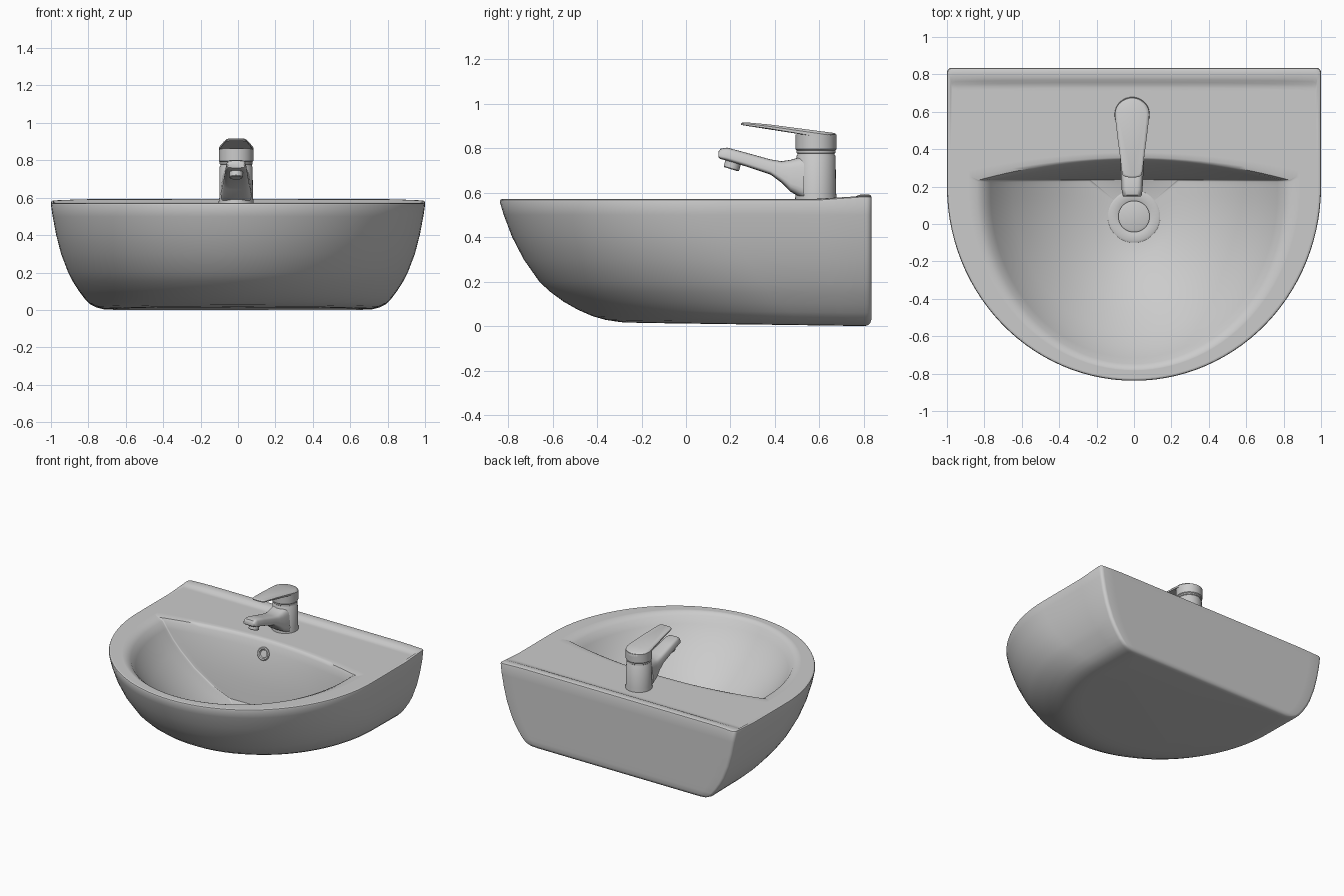
import bpy, bmesh
from math import sin, cos, pi, radians, atan2
from mathutils import Matrix, Vector

if "Cube" in bpy.data.objects:
    bpy.data.objects.remove(bpy.data.objects["Cube"])

FX, FY = -0.01, 0.585      # tap axis


def loft(name, rings, angle=40):
    """Skin a list of equal-length closed rings and cap both ends."""
    bm = bmesh.new()
    rows = [[bm.verts.new(p) for p in r] for r in rings]
    n = len(rows[0])
    for a, b in zip(rows, rows[1:]):
        for i in range(n):
            j = (i + 1) % n
            bm.faces.new((a[i], a[j], b[j], b[i]))
    bm.faces.new(rows[0][::-1])
    bm.faces.new(rows[-1])
    bmesh.ops.recalc_face_normals(bm, faces=bm.faces)
    me = bpy.data.meshes.new(name)
    bm.to_mesh(me)
    bm.free()
    ob = bpy.data.objects.new(name, me)
    bpy.context.collection.objects.link(ob)
    bpy.ops.object.select_all(action='DESELECT')
    ob.select_set(True)
    bpy.context.view_layer.objects.active = ob
    bpy.ops.object.shade_smooth_by_angle(angle=radians(angle))
    return ob


def lathe(name, profile, matrix, seg=36):
    """Turn (radius, height) points about the local z axis."""
    return loft(name, [[matrix @ Vector((r * cos(2 * pi * i / seg), r * sin(2 * pi * i / seg), z))
                        for i in range(seg)] for r, z in profile])


def smooth(a, b, v):
    t = max(0, min(1, (v - a) / (b - a)))
    return t * t * (3 - 2 * t)


def d_ring(z, w, f, b, arc=0, r=0.025, yc=0.2):
    """D-shaped outline: half width w, front f, back b bowed by arc, corner radius r."""
    pts = [(w * cos(pi * i / 56), yc - (yc - f) * sin(pi * i / 56)) for i in range(57)]
    yb = b - arc
    side = [(w, yc + (yb - r - yc) * t) for t in (0.33, 0.67)]
    side += [(w - r + r * cos(a), yb - r + r * sin(a)) for a in (0, pi / 8, pi / 4, 3 * pi / 8, pi / 2)]
    pts += [(-x, y) for x, y in side]
    for i in range(1, 24):
        u = -1 + i / 12
        pts.append((u * (w - r), b - arc * u * u))
    pts += side[::-1]
    return [Vector((x, y, z)) for x, y in pts]


# Basin: outer shell from the underside up to the rim
outer = [(0, .66, -.2, .795), (.002, .715, -.29, .815), (.012, .755, -.36, .828), (.03, .79, -.42, .834),
         (.06, .82, -.485, .835), (.1, .85, -.55, .835), (.15, .882, -.612, .835), (.2, .908, -.66, .835),
         (.3, .946, -.73, .835), (.4, .972, -.782, .835), (.5, .991, -.82, .835), (.56, 1, -.838, .835),
         (.568, .997, -.835, .832), (.572, .988, -.827, .824)]
rings = [d_ring(*o, yc=.2 + .33 * (1 - o[0] / .572) ** 2) for o in outer]
for r in rings:
    for p in r:
        p.z += 0.014 * (.83 - p.y) * max(0, 1 - p.z / .2)

# Flat deck between rim and bowl opening
first_deck = len(rings) - 3
rim = rings[-1]
opening = d_ring(.572, .88, -.78, .355, .1, .01)
for t in (.04, .08, .11, .14, .17, .2, .24, .5, .8, .94):
    rings.append([p.lerp(q, t) for p, q in zip(rim, opening)])
rings.append(opening)

# Raised lip along the back of the deck
for r in rings[first_deck:]:
    for p in r:
        p.z += .02 * smooth(.73, .79, p.y) * (1 - .3 * smooth(.8, 1, abs(p.x)))

# Bowl with a flat back wall, down to the drain: (z, half width, front, back middle)
bowl = [(.567, .84, -.765, .348), (.55, .80, -.748, .338), (.50, .767, -.715, .318), (.43, .715, -.655, .297),
        (.36, .65, -.585, .278), (.26, .535, -.465, .258), (.165, .385, -.33, .245), (.105, .24, -.18, .237)]
rings += [d_ring(z, w, f, b, b - .235, .01, .16) for z, w, f, b in bowl]
drain = []
for p in rings[-1]:
    a = atan2(p.y - .04, p.x)
    drain.append(Vector((.125 * cos(a), .04 + .125 * sin(a), .08)))
rings.append(drain)
loft("basin", rings, 42)

# Drain flange with plug
lathe("drain", [(.14, .073), (.14, .087), (.13, .092), (.09, .085), (.084, .083), (.084, .093), (.07, .098)],
      Matrix.Translation((0, .04, 0)))

# Overflow ring on the back wall
lathe("overflow_ring", [(.03, -.02), (.048, -.02), (.048, .006), (.042, .012), (.032, .01), (.026, -.002), (.02, -.004)],
      Matrix.Translation((0, .311, .48)) @ Matrix.Rotation(radians(73), 4, 'X'), 28)

# Tap body and the cartridge cap above the groove
axis = Matrix.Translation((FX, FY, 0))
lathe("tap_body", [(.094, .565), (.094, .575), (.09, .60), (.088, .765), (.084, .771), (.084, .777), (.088, .78),
                   (.088, .79), (.084, .792)], axis)
lathe("tap_cap", [(.086, .79), (.092, .796), (.092, .862)], axis)

# Spout: rounded sections (y, top, bottom, half width)
sections = [(.146, .785, .76, .046), (.155, .798, .752, .052), (.185, .803, .744, .056), (.265, .782, .72, .06),
            (.38, .75, .682, .066), (.43, .742, .645, .071), (.47, .748, .605, .077), (.53, .765, .57, .083)]
spout = []
for y, zt, zb, w in sections:
    ring = []
    for i in range(28):
        a = 2 * pi * i / 28
        c, s = cos(a), sin(a)
        x = w * abs(c) ** .5 * (1 if c > 0 else -1)
        v = abs(s) ** .5 * (1 if s > 0 else -1)
        ring.append((FX + x * (1 - .13 * v) / 1.05, y, (zt + zb) / 2 + v * (zt - zb) / 2))
    spout.append(ring)
loft("spout", spout, 45)

# Aerator under the spout tip
lathe("aerator", [(.032, 0), (.036, .004), (.036, .05)],
      Matrix.Translation((FX, .203, .706)) @ Matrix.Rotation(radians(-17), 4, 'X'), 24)

# Lever: tapering teardrop plate with a chamfered top
half = [(.092 * sin(a), FY + .092 * cos(a)) for a in [pi * i / 24 for i in range(1, 14)]]
half += [(.078, .46), (.066, .37), (.056, .285), (.05, .262), (.036, .251)]
outline = [(0, FY + .092)] + half + [(0, .248)] + [(-x, y) for x, y in half[::-1]]


def lever_ring(k, scale):
    ring = []
    for x, y in outline:
        y2 = .45 + (y - .45) * (1 - (1 - scale) * .25)
        top = .869 + (.677 - y) * .125 - max(0, .33 - y) * .07
        ring.append((FX + x * scale, y2, top - k * (.012 + (y - .25) * .045)))
    return ring


loft("lever", [lever_ring(1, 1), lever_ring(.45, 1), lever_ring(.1, .9), lever_ring(0, .82)], 30)
